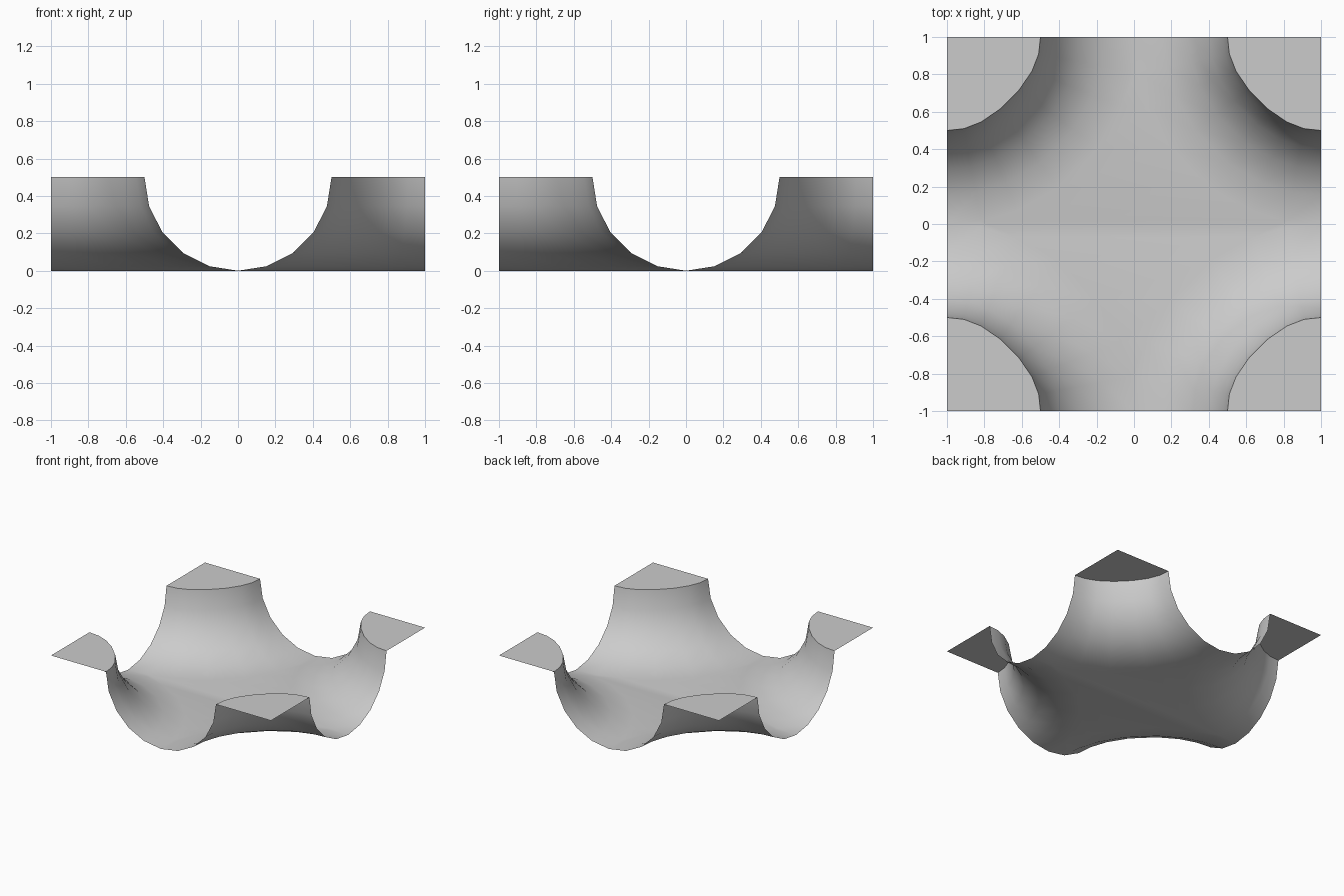
import bpy, bmesh, math

cube = bpy.data.objects.get("Cube")
if cube:
    bpy.data.objects.remove(cube, do_unlink=True)

# One plain grey for the whole sheet
grey = bpy.data.materials.new("plain grey")
grey.use_nodes = True
colour = (0.6, 0.6, 0.6, 1)
grey.diffuse_color = colour
grey.node_tree.nodes["Principled BSDF"].inputs["Base Color"].default_value = colour

RADIUS = 0.5      # plateau radius, also the radius of the flared wall
STEPS = 5         # rings in the flared wall
# Rim facets: angle in degrees and how far the rim is pulled in there
RIM = [(0, 1), (10.5, 0.997), (21.8, 0.98), (36.3, 0.957),
       (53.7, 0.957), (68.2, 0.98), (79.5, 0.997), (90, 1)]

bm = bmesh.new()


def ring(sx, sy, step):
    """Quarter arc around one corner, at one height of the flare."""
    t = math.radians(90 * step / STEPS)
    d = 2 * RADIUS - RADIUS * math.cos(t)
    z = RADIUS * (1 - math.sin(t))
    verts = []
    for angle, pull in RIM:
        a = math.radians(angle)
        r = d * (pull + (1 - pull) * step / STEPS)
        verts.append(bm.verts.new((sx * (1 - r * math.cos(a)),
                                   sy * (1 - r * math.sin(a)), z)))
    # walk counter-clockwise round the corner, whichever corner it is
    return verts if sx * sy > 0 else verts[::-1]


floor = []
for sx, sy in [(1, 1), (-1, 1), (-1, -1), (1, -1)]:
    rings = [ring(sx, sy, s) for s in range(STEPS + 1)]
    # Flat corner plateau
    bm.faces.new([bm.verts.new((sx, sy, RADIUS))] + rings[0])
    # Flared wall down to the floor
    for upper, lower in zip(rings, rings[1:]):
        for i in range(len(RIM) - 1):
            bm.faces.new((upper[i + 1], upper[i], lower[i], lower[i + 1]))
    floor.append(rings[-1])

# Flat four-pointed floor between the walls
outline = []
for arc in floor:
    outline += arc[::-1]
bmesh.ops.remove_doubles(bm, verts=bm.verts, dist=0.0001)
loop = [e for e in bm.edges if e.is_boundary and all(v.co.z < 0.001 for v in e.verts)]
bmesh.ops.contextual_create(bm, geom=loop)
bmesh.ops.recalc_face_normals(bm, faces=bm.faces)
if sum(f.normal.z * f.calc_area() for f in bm.faces) < 0:
    bmesh.ops.reverse_faces(bm, faces=bm.faces)

mesh = bpy.data.meshes.new("flared_sheet")
bm.to_mesh(mesh)
bm.free()
mesh.materials.append(grey)
sheet = bpy.data.objects.new("flared_sheet", mesh)
bpy.context.collection.objects.link(sheet)

# Smooth walls, crisp plateau rims
bpy.ops.object.select_all(action="DESELECT")
sheet.select_set(True)
bpy.context.view_layer.objects.active = sheet
bpy.ops.object.shade_smooth_by_angle(angle=math.radians(40))
